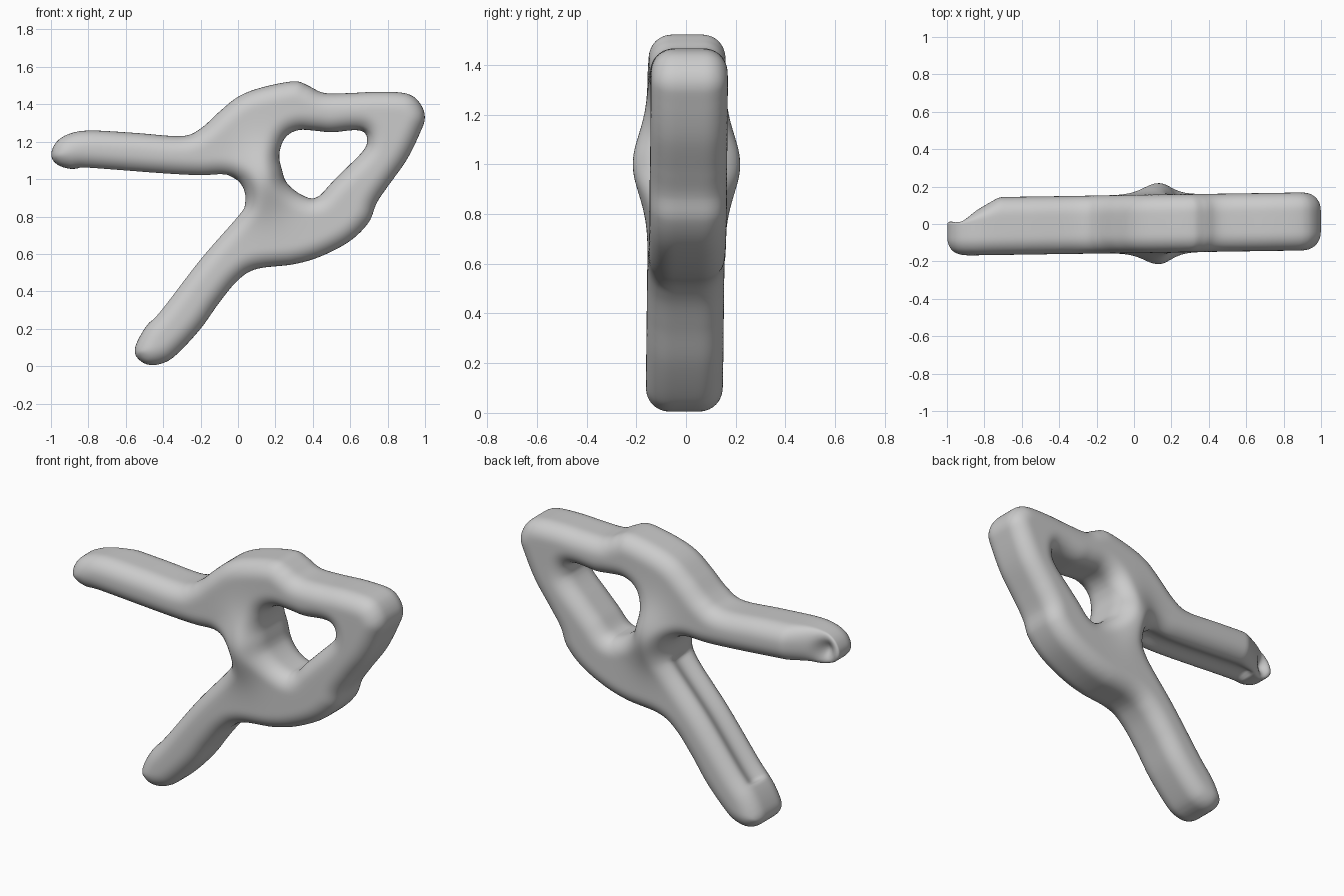
import bpy, bmesh, math
from mathutils import Vector, kdtree

if "Cube" in bpy.data.objects:
    bpy.data.objects.remove(bpy.data.objects["Cube"])

HALF, R = 0.155, 0.095   # half thickness, edge rounding

# front-view outline (clockwise) and the opening in the ring
OUTER = [(-1, 1.13), (-.97, 1.2), (-.9, 1.243), (-.79, 1.26), (-.55, 1.247), (-.3, 1.23),
         (-.2, 1.27), (-.1, 1.36), (0, 1.44), (.12, 1.488), (.3, 1.523), (.38, 1.497),
         (.46, 1.46), (.6, 1.46), (.75, 1.467), (.9, 1.458), (.97, 1.41), (1, 1.33),
         (.97, 1.24), (.9, 1.1), (.8, .96), (.74, .87), (.7, .77), (.6, .67),
         (.45, .59), (.3, .545), (.1, .52), (0, .46), (-.1, .34), (-.2, .2),
         (-.32, .07), (-.39, .02), (-.47, .005), (-.53, .035), (-.553, .09), (-.5, .2),
         (-.4, .32), (-.2, .58), (0, .81), (.04, .88), (.03, .95), (-.01, 1.0),
         (-.08, 1.02), (-.2, 1.015), (-.4, 1.025), (-.8, 1.055), (-.9, 1.055), (-.97, 1.08)]
HOLE = [(.22, 1.13), (.25, 1.22), (.32, 1.262), (.42, 1.258), (.5, 1.25), (.62, 1.262), (.68, 1.25),
        (.69, 1.19), (.66, 1.14), (.58, 1.06), (.5, .98), (.42, .9), (.34, .915),
        (.26, .98), (.235, 1.05)]


def smooth_loop(pts, n=8):
    """Closed Catmull-Rom curve through the points."""
    p = [Vector(q) for q in pts]
    out = []
    for i in range(len(p)):
        a, b, c, d = (p[(i + k - 1) % len(p)] for k in range(4))
        for s in range(n):
            t = s / n
            out.append(0.5 * (2 * b + (c - a) * t + (2 * a - 5 * b + 4 * c - d) * t * t
                              + (3 * b - a - 3 * c + d) * t ** 3))
    return out


def bump(x, z, cx, cz, sx, sz):
    return math.exp(-((x - cx) / sx) ** 2 - ((z - cz) / sz) ** 2)


# flat slab with opening
loops = [smooth_loop(OUTER), smooth_loop(HOLE)]
curve = bpy.data.curves.new("slab_outline", 'CURVE')
curve.dimensions, curve.fill_mode, curve.extrude = '2D', 'BOTH', HALF
samples = []
for k, loop in enumerate(loops):
    sp = curve.splines.new('POLY')
    sp.points.add(len(loop) - 1)
    sp.use_cyclic_u = True
    for i, q in enumerate(loop):
        sp.points[i].co = (q.x, q.y, 0, 1)
        t = (loop[(i + 1) % len(loop)] - loop[i - 1]).normalized()
        inward = Vector((t.y, -t.x)) * (1 if k == 0 else -1)
        samples.append((q, inward))
helper = bpy.data.objects.new("slab_outline", curve)
bpy.context.collection.objects.link(helper)
mesh = bpy.data.meshes.new_from_object(helper.evaluated_get(bpy.context.evaluated_depsgraph_get()))
bpy.data.objects.remove(helper)
bm = bmesh.new()
bm.from_mesh(mesh)
bmesh.ops.remove_doubles(bm, verts=bm.verts, dist=1e-5)
for v in bm.verts:
    v.co = (v.co.x, -v.co.z, v.co.y)
bmesh.ops.recalc_face_normals(bm, faces=bm.faces)
bm.to_mesh(mesh)
bm.free()

# even mesh over the slab
body = bpy.data.objects.new("forked_ring_body", mesh)
bpy.context.collection.objects.link(body)
mod = body.modifiers.new("remesh", 'REMESH')
mod.mode, mod.voxel_size = 'VOXEL', 0.016
fine = bpy.data.meshes.new_from_object(body.evaluated_get(bpy.context.evaluated_depsgraph_get()))
body.modifiers.clear()
body.data = fine

tree = kdtree.KDTree(len(samples))
for i, (q, n) in enumerate(samples):
    tree.insert((q.x, q.y, 0), i)
tree.balance()

for v in fine.vertices:
    x, y, z = v.co
    _, i, _ = tree.find((x, z, 0))
    q, n = samples[i]
    p = Vector((x, z))
    d = (p - q).dot(n)
    # rounded edges
    a, b = R - d, abs(y) - (HALF - R)
    if a > 0 and b > 0:
        f = R / max(math.hypot(a, b), R)
        p += n * (a - a * f)
        y = math.copysign(HALF - R + b * f, y)
    # shallow groove along the inner faces of the two prongs
    if d < 0.03 and abs(y) < 0.1:
        on_leg = -.47 < q.x < 0.03 and .2 < q.y < .86 and n.x > 0.4
        on_arm = -.85 < q.x < -.05 and q.y < 1.07 and n.y > 0.6 and q.y > 1.0
        if on_leg or on_arm:
            p += n * 0.03 * (0.5 + 0.5 * math.cos(math.pi * y / 0.1))
    x, z = p
    # swelling on both sides of the joint
    y *= 1 + 0.4 * bump(x, z, .13, 1.0, .13, .17)
    # worn hollow at the back of the arm tip
    if y > 0 and x < -.72:
        y *= 1 - 0.72 * min(1, (-.72 - x) / .2)
        y -= 0.05 * bump(x, z, -.92, 1.14, .04, .05)
    v.co = (x, y + 0.015 * x, z)

sm = body.modifiers.new("soften", 'SMOOTH')
sm.factor, sm.iterations = 0.5, 4
for poly in fine.polygons:
    poly.use_smooth = True
